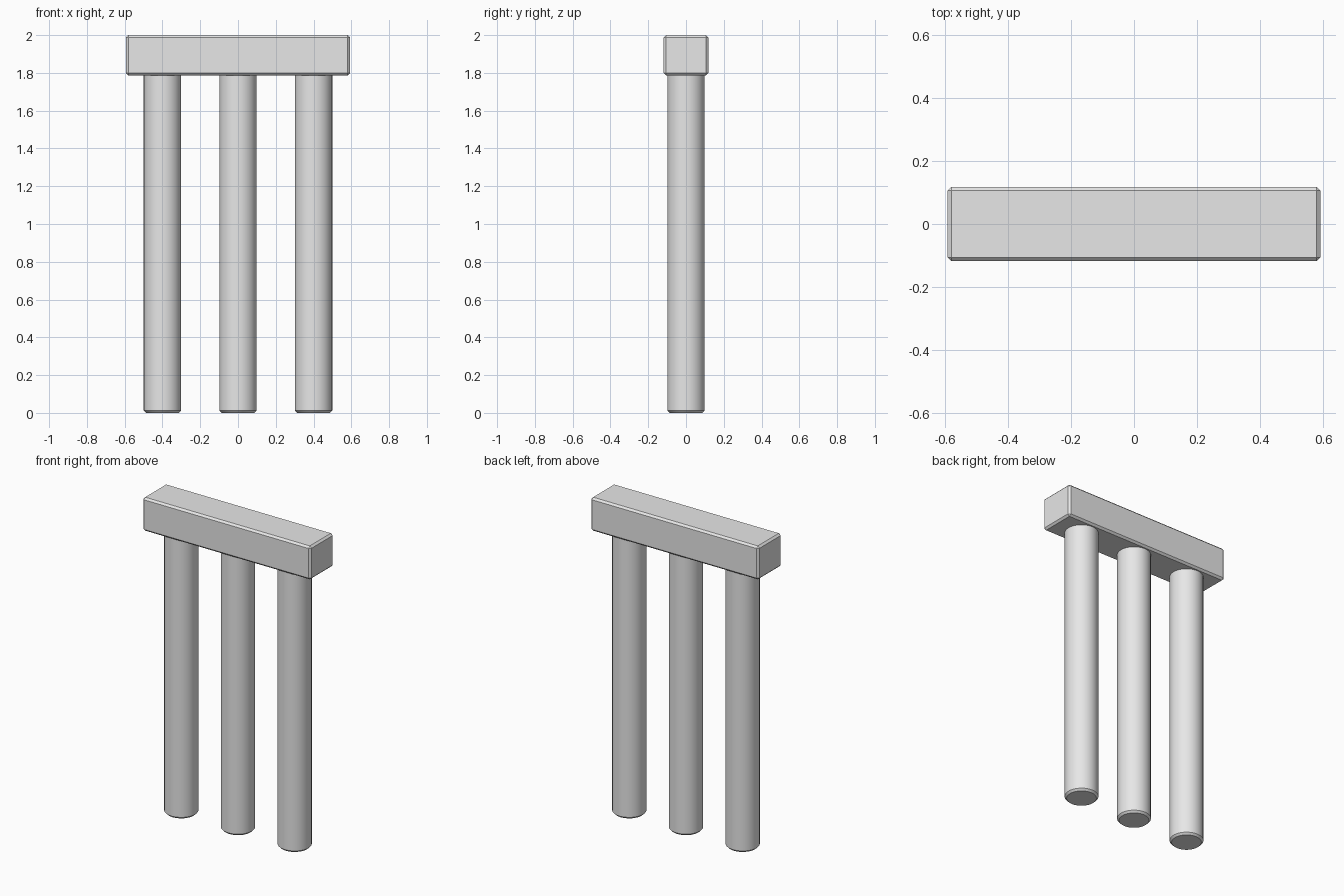
import bpy
import math

default_cube = bpy.data.objects.get("Cube")
if default_cube:
    bpy.data.objects.remove(default_cube, do_unlink=True)

# Single grey material
GREY = (0.8, 0.8, 0.8, 1.0)
grey = bpy.data.materials.new("light grey")
grey.use_nodes = True
grey.diffuse_color = GREY
grey.node_tree.nodes["Principled BSDF"].inputs["Base Color"].default_value = GREY

BEAM_BOTTOM = 1.787
TOP = 2.0
CHAMFER = 0.012


def finish(name):
    """Name the active object, chamfer its sharp edges and shade it."""
    obj = bpy.context.object
    obj.name = name
    obj.data.materials.append(grey)
    bpy.ops.object.transform_apply(location=False, rotation=False, scale=True)
    bevel = obj.modifiers.new("chamfer", 'BEVEL')
    bevel.width = CHAMFER
    bevel.segments = 1
    bevel.limit_method = 'ANGLE'
    bevel.angle_limit = math.radians(40)
    bpy.ops.object.modifier_apply(modifier=bevel.name)
    bpy.ops.object.shade_smooth_by_angle(angle=math.radians(30))
    return obj


# Horizontal beam across the top
bpy.ops.mesh.primitive_cube_add(size=1, location=(0, 0, (BEAM_BOTTOM + TOP) / 2))
bpy.context.object.scale = (1.186, 0.236, TOP - BEAM_BOTTOM)
finish("top_beam")

# Three round posts, ending just inside the beam
post_height = BEAM_BOTTOM + 0.02
for name, x in (("right_post", -0.4), ("middle_post", 0), ("left_post", 0.4)):
    bpy.ops.mesh.primitive_cylinder_add(
        vertices=32, radius=0.099, depth=post_height, location=(x, 0, post_height / 2))
    finish(name)
